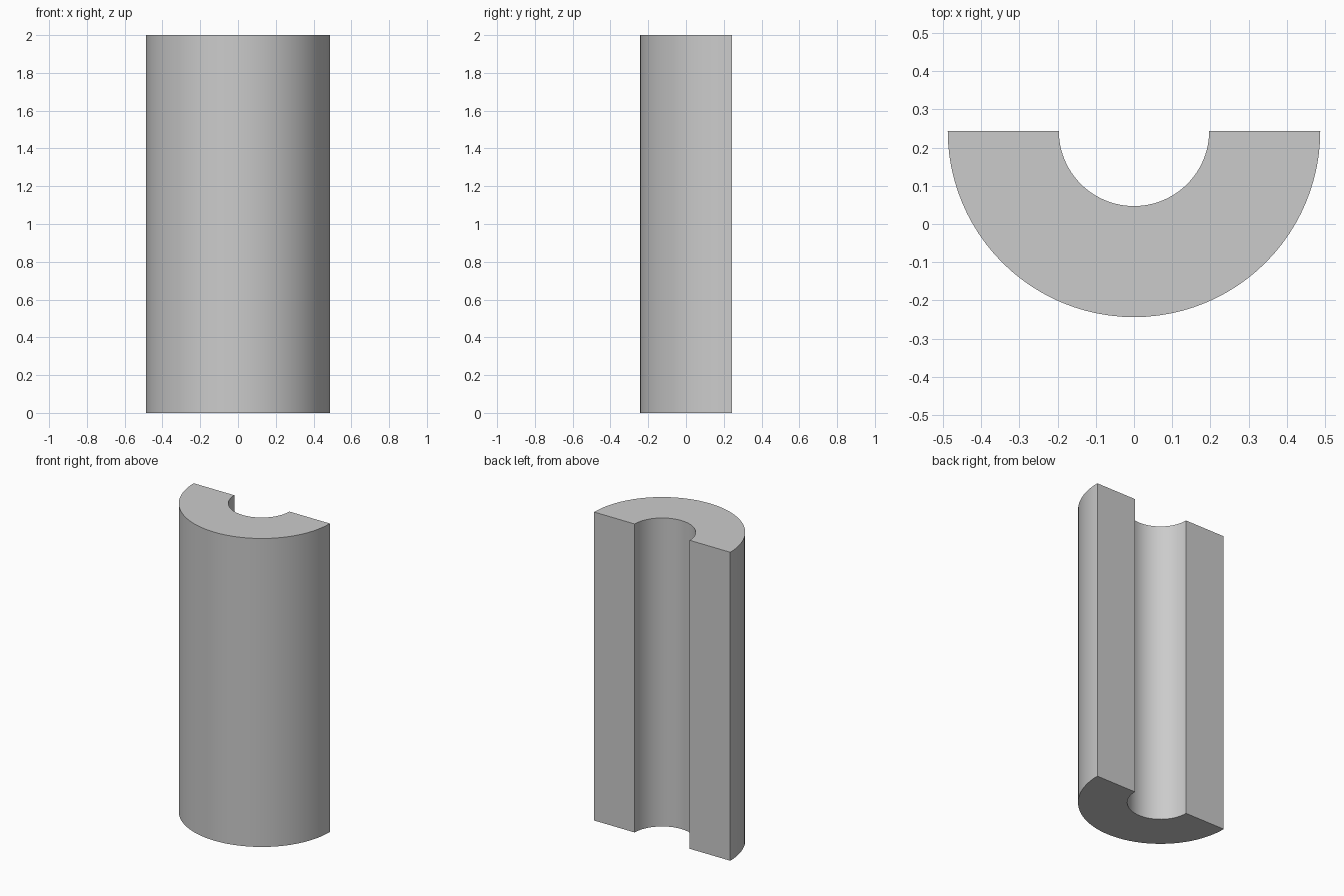
import bpy, bmesh
from math import sin, cos, pi, radians

cube = bpy.data.objects.get("Cube")
if cube:
    bpy.data.objects.remove(cube, do_unlink=True)

OUTER, INNER, HEIGHT, STEPS = 0.488, 0.197, 2.0, 48
BACK = OUTER / 2


def half_circle(radius):
    """Points sweeping the front half circle from right to left."""
    return [(radius * cos(pi + pi * i / STEPS),
             BACK + radius * sin(pi + pi * i / STEPS), 0)
            for i in range(STEPS + 1)]


# Plain grey material
grey = bpy.data.materials.new("plain grey")
grey.use_nodes = True
colour = (0.6, 0.6, 0.6, 1)
grey.diffuse_color = colour
grey.node_tree.nodes["Principled BSDF"].inputs["Base Color"].default_value = colour

# Half ring cross-section, extruded upward
bm = bmesh.new()
outline = half_circle(OUTER) + half_circle(INNER)[::-1]
section = bm.faces.new([bm.verts.new(p) for p in outline])
extruded = bmesh.ops.extrude_face_region(bm, geom=[section], use_keep_orig=True)
top_verts = [g for g in extruded["geom"] if isinstance(g, bmesh.types.BMVert)]
bmesh.ops.translate(bm, vec=(0, 0, HEIGHT), verts=top_verts)
bmesh.ops.recalc_face_normals(bm, faces=bm.faces[:])

mesh = bpy.data.meshes.new("half_tube")
bm.to_mesh(mesh)
bm.free()
mesh.materials.append(grey)
tube = bpy.data.objects.new("half_tube", mesh)
bpy.context.collection.objects.link(tube)

# Smooth curved walls with crisp edges
bpy.ops.object.select_all(action="DESELECT")
tube.select_set(True)
bpy.context.view_layer.objects.active = tube
bpy.ops.object.shade_smooth_by_angle(angle=radians(30))
